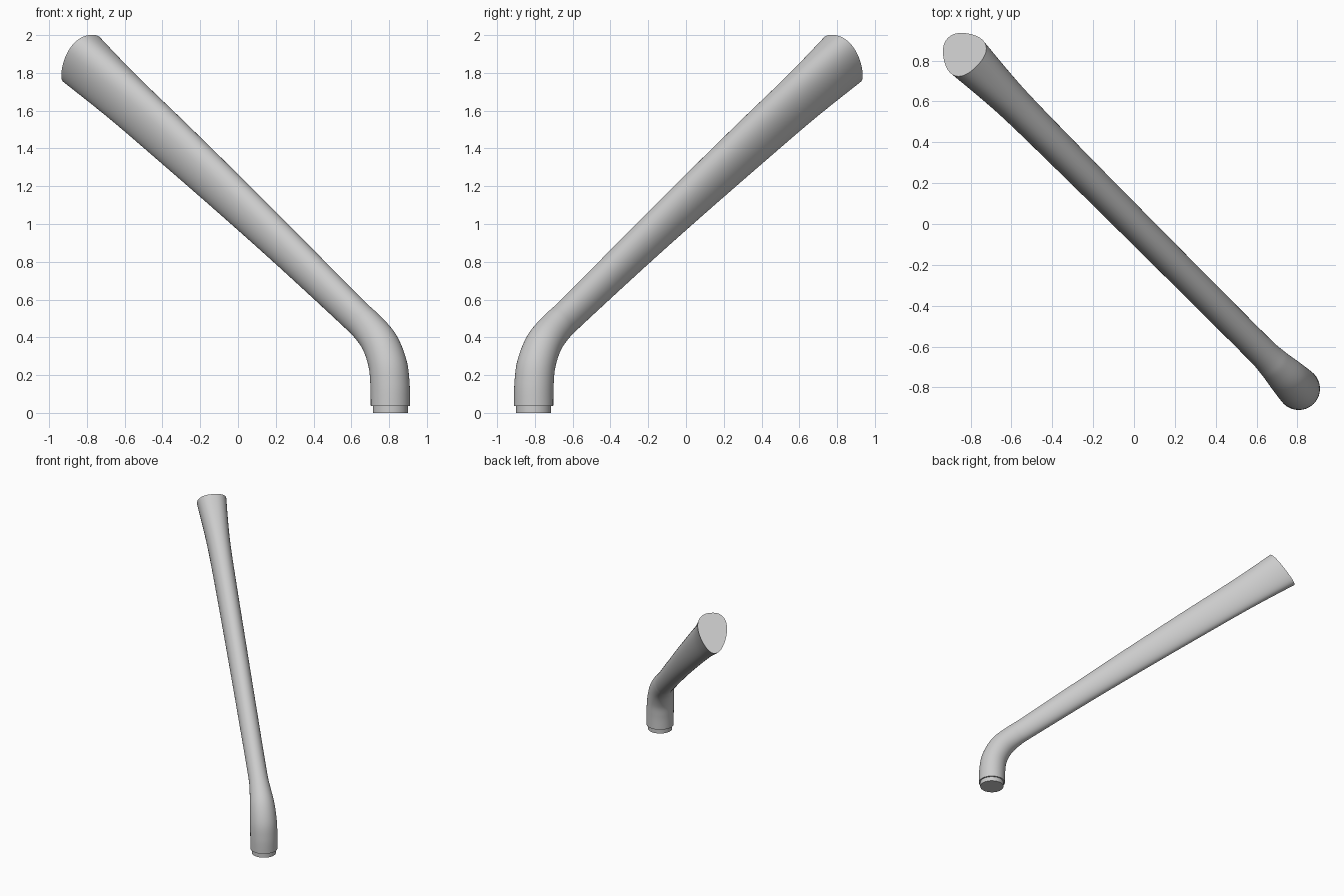
import bpy, bmesh
from math import sin, cos, radians, pi, sqrt
from mathutils import Vector

if "Cube" in bpy.data.objects:
    bpy.data.objects.remove(bpy.data.objects["Cube"])

SIDES, STEPS = 64, 8
BASE = 0.807          # foot sits at (BASE, -BASE)

# sections: u along the diagonal, z, axis tilt, half height, half width, egg, roundness power
ROWS = [
    (-1.141, 0.037, 90, 0.104, 0.104, 0.00, 1.0),
    (-1.138, 0.15, 87, 0.104, 0.104, 0.00, 1.0),
    (-1.120, 0.26, 75, 0.102, 0.102, 0.00, 1.0),
    (-1.060, 0.372, 57, 0.098, 0.094, 0.02, 1.0),
    (-0.965, 0.457, 41, 0.092, 0.080, 0.05, 1.0),
    (-0.850, 0.535, 34.5, 0.091, 0.073, 0.08, 1.0),
    (-0.40, 0.842, 34.2, 0.103, 0.074, 0.10, 1.0),
    (0.00, 1.110, 34, 0.116, 0.076, 0.13, 1.0),
    (0.50, 1.437, 33.5, 0.132, 0.080, 0.17, 0.97),
    (0.88, 1.680, 34, 0.143, 0.088, 0.22, 0.93),
    (1.19, 1.875, 38, 0.160, 0.113, 0.30, 0.85),
]


def catmull(a, b, c, d, t):
    return [0.5 * (2*q + (r-p)*t + (2*p-5*q+4*r-s)*t*t + (3*q-p-3*r+s)*t**3)
            for p, q, r, s in zip(a, b, c, d)]


def section(row):
    u, z, tilt, b, w, egg, power = row
    tilt = radians(tilt)
    angles = [2*pi*i/SIDES for i in range(SIDES)]
    side = []
    for a in angles:
        s = sin(a)
        side.append((1 if s >= 0 else -1) * abs(s)**power * (1 + egg*cos(a)))
    peak = max(side)
    pts = []
    for a, s in zip(angles, side):
        n, v = b*cos(a), w*s/peak
        uu, zz = u - n*sin(tilt), z + n*cos(tilt)
        pts.append(Vector(((v-uu)/sqrt(2), (v+uu)/sqrt(2), zz)))
    return pts


def finish(name, bm):
    bmesh.ops.recalc_face_normals(bm, faces=bm.faces)
    mesh = bpy.data.meshes.new(name)
    bm.to_mesh(mesh)
    bm.free()
    ob = bpy.data.objects.new(name, mesh)
    bpy.context.collection.objects.link(ob)
    bpy.ops.object.select_all(action='DESELECT')
    ob.select_set(True)
    bpy.context.view_layer.objects.active = ob
    bpy.ops.object.shade_smooth_by_angle(angle=radians(30))


# bent flaring handle, lofted through smooth sections
bm = bmesh.new()
path = []
last = len(ROWS) - 1
for i in range(last):
    quad = [ROWS[min(max(i+k, 0), last)] for k in (-1, 0, 1, 2)]
    path += [catmull(*quad, j/STEPS) for j in range(STEPS)]
path.append(ROWS[-1])
rings = [[bm.verts.new(p) for p in section(r)] for r in path]
for r0, r1 in zip(rings, rings[1:]):
    for i in range(SIDES):
        j = (i+1) % SIDES
        bm.faces.new((r0[i], r0[j], r1[j], r1[i]))
bm.faces.new(rings[0])
bm.faces.new(rings[-1])
finish("handle", bm)

# narrower foot collar
bm = bmesh.new()
bmesh.ops.create_cone(bm, cap_ends=True, segments=SIDES, radius1=0.093, radius2=0.093, depth=0.05)
bmesh.ops.translate(bm, verts=bm.verts, vec=(BASE, -BASE, 0.025))
finish("foot_collar", bm)
